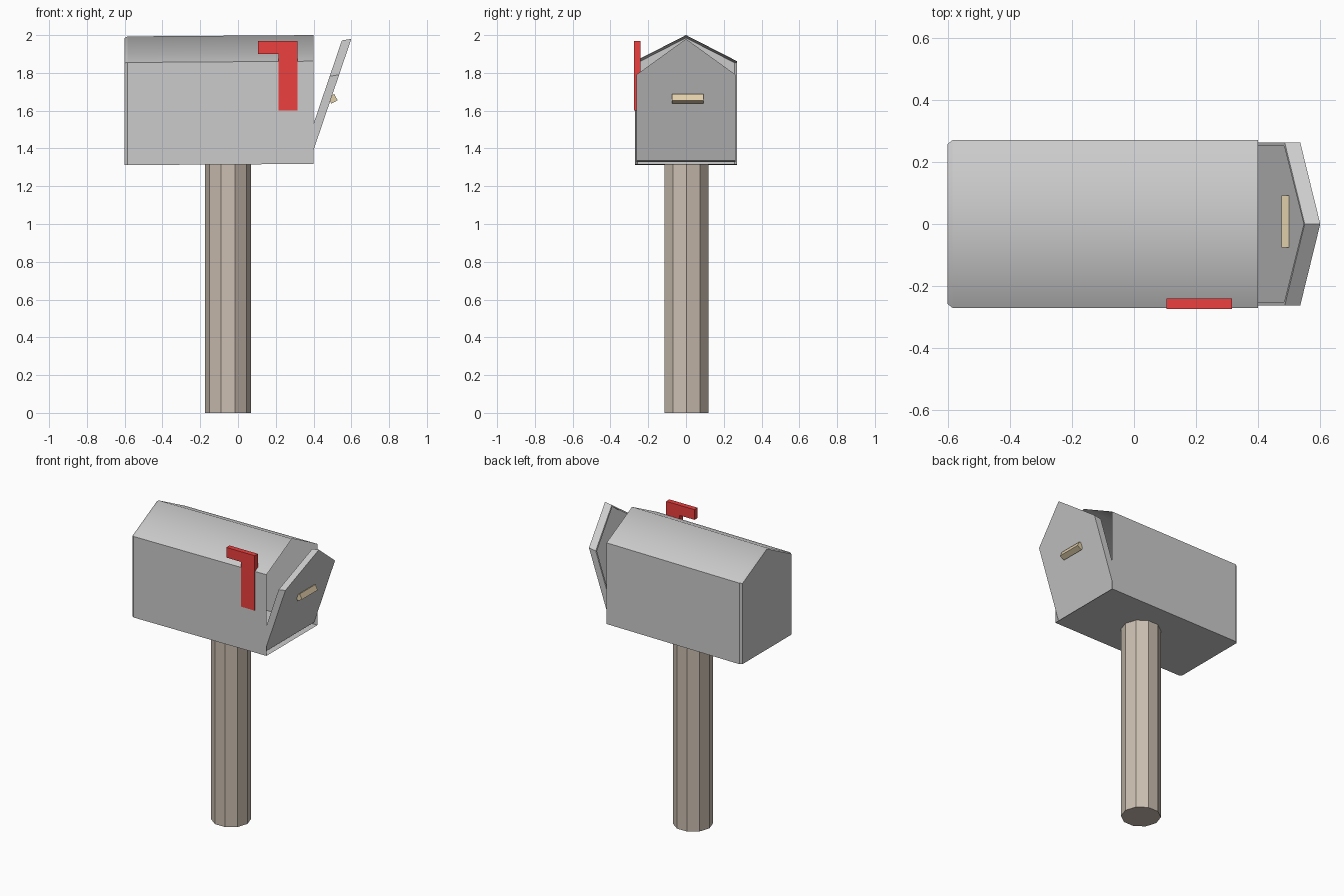
import bpy, bmesh, math
from mathutils import Vector

if "Cube" in bpy.data.objects:
    bpy.data.objects.remove(bpy.data.objects["Cube"])


def paint(obj, name, rgb):
    mat = bpy.data.materials.new(name)
    mat.diffuse_color = (*rgb, 1)
    mat.use_nodes = True
    mat.node_tree.nodes["Principled BSDF"].inputs["Base Color"].default_value = mat.diffuse_color
    obj.data.materials.append(mat)


def finish(name, bm):
    bmesh.ops.recalc_face_normals(bm, faces=bm.faces[:])
    mesh = bpy.data.meshes.new(name)
    bm.to_mesh(mesh)
    bm.free()
    obj = bpy.data.objects.new(name, mesh)
    bpy.context.collection.objects.link(obj)
    return obj


def loft(rings, caps=(True, True)):
    """Bridge successive closed rings of points, optionally capping the ends."""
    bm = bmesh.new()
    loops = [[bm.verts.new(p) for p in ring] for ring in rings]
    for a, b in zip(loops, loops[1:]):
        for i in range(len(a)):
            j = (i + 1) % len(a)
            bm.faces.new((a[i], a[j], b[j], b[i]))
    if caps[0]:
        bm.faces.new(loops[0])
    if caps[1]:
        bm.faces.new(loops[-1])
    return bm


def extrude_y(profile, y0, y1):
    return loft([[(x, y, z) for x, z in profile] for y in (y0, y1)])


def gable(x, half, bottom, eave, apex):
    """House-shaped section across the box."""
    return [(x, -half, bottom), (x, half, bottom), (x, half, eave),
            (x, 0, apex), (x, -half, eave)]


# Box: thin open shell, slightly tapered, closed at the back
bm = loft([gable(-0.60, 0.258, 1.312, 1.853, 1.985),
           gable(-0.585, 0.27, 1.312, 1.855, 1.993),
           gable(0.40, 0.27, 1.318, 1.862, 2.0)], caps=(True, False))
bm.normal_update()
for f in bm.faces:
    f.smooth = abs(f.normal.z) > 0.5 and f.calc_center_median().z > 1.9
for e in bm.edges:
    ridge = all(abs(v.co.y) < 0.01 for v in e.verts)
    e.smooth = ridge
finish("box", bm)


# Door: leaning pan with its hollow side facing the box
def door_ring(depth, inset):
    ring = gable(0, 0.263 - inset, 1.335 + inset, 1.79 - inset * 0.5, 1.98 - inset)
    return [(0.6 + 0.34 * (z - 1.98) - depth, y, z - depth * 0.16) for _, y, z in ring]


finish("door", loft([door_ring(0, 0), door_ring(0.05, 0),
                     door_ring(0.05, 0.011), door_ring(0.002, 0.011)],
                    caps=(True, False)))

# Door handle
handle = finish("door_handle", extrude_y(
    [(0.475, 1.672), (0.51, 1.688), (0.527, 1.655), (0.494, 1.637)], -0.075, 0.092))
paint(handle, "brass", (0.75, 0.62, 0.4))

# Signal flag
flag = finish("flag", extrude_y(
    [(0.105, 1.968), (0.315, 1.968), (0.315, 1.6), (0.215, 1.6),
     (0.215, 1.9), (0.105, 1.9)], -0.274, -0.24))
paint(flag, "red", (0.85, 0.05, 0.05))

# Ten-sided post
post = finish("post", loft([[(-0.053 + 0.122 * math.cos(math.tau * i / 10),
                              0.002 + 0.122 * math.sin(math.tau * i / 10), z)
                             for i in range(10)] for z in (0, 1.316)]))
paint(post, "wood", (0.6, 0.52, 0.44))
